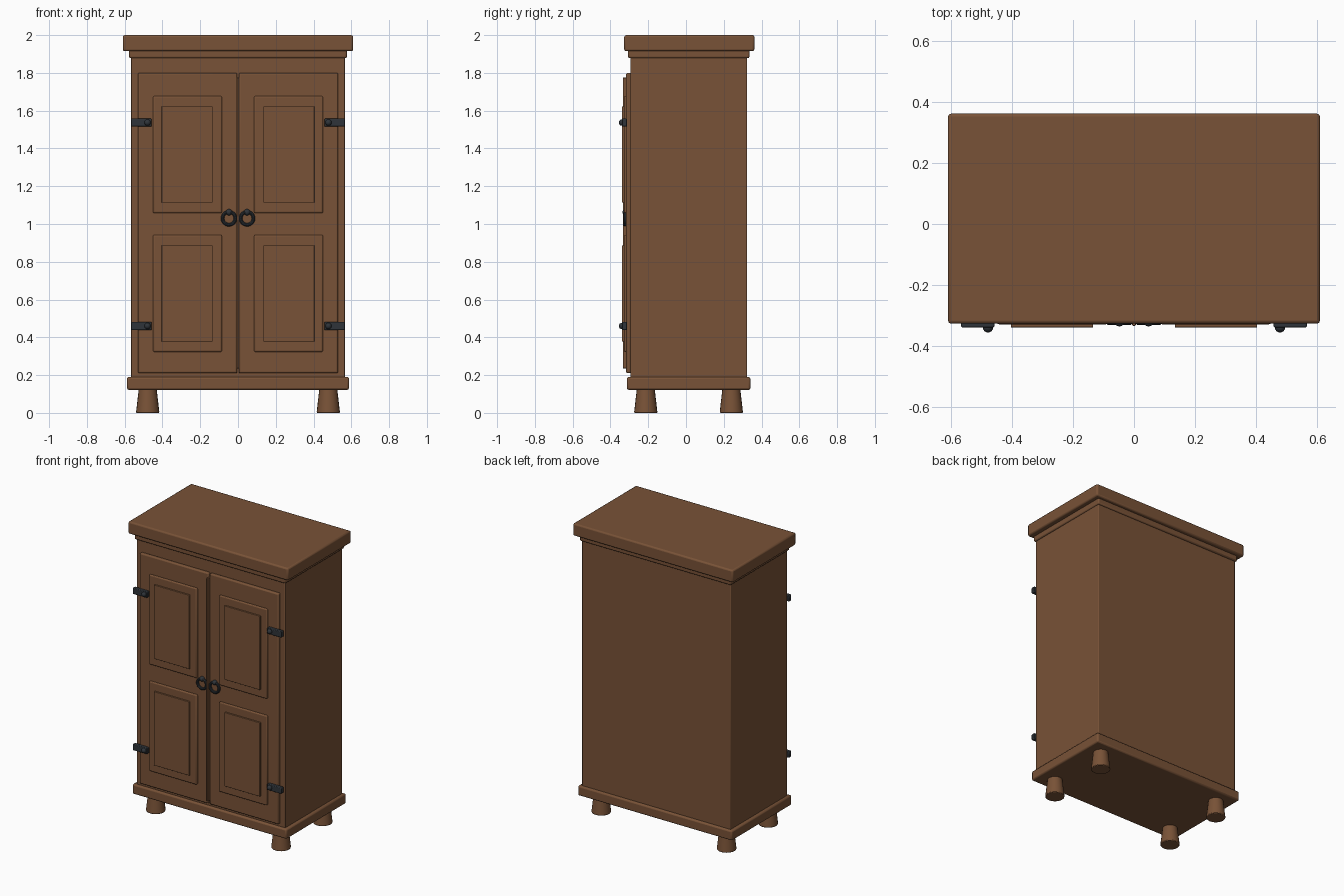
import bpy
import bmesh
from math import pi
from mathutils import Matrix

cube = bpy.data.objects.get("Cube")
if cube:
    bpy.data.objects.remove(cube, do_unlink=True)


def make_material(name, rgb):
    mat = bpy.data.materials.new(name)
    mat.use_nodes = True
    color = (*rgb, 1)
    mat.diffuse_color = color
    bsdf = next(n for n in mat.node_tree.nodes if n.type == 'BSDF_PRINCIPLED')
    bsdf.inputs["Base Color"].default_value = color
    return mat


wood = make_material("brown_wood", (0.19, 0.085, 0.038))
iron = make_material("dark_iron", (0.028, 0.034, 0.041))


def finish(obj, name, mat, bevel=0, segments=2):
    obj.name = obj.data.name = name
    obj.data.materials.append(mat)
    if bevel:
        mod = obj.modifiers.new("rounded_edges", 'BEVEL')
        mod.width = bevel
        mod.segments = segments
        mod.limit_method = 'ANGLE'
    bpy.ops.object.select_all(action='DESELECT')
    obj.select_set(True)
    bpy.context.view_layer.objects.active = obj
    bpy.ops.object.shade_smooth_by_angle(angle=pi / 6)
    return obj


def box(name, xs, ys, zs, mat=wood, bevel=0.0):
    """Box spanning the given (low, high) pair on each axis."""
    bm = bmesh.new()
    bmesh.ops.create_cube(bm, size=1)
    for v in bm.verts:
        for axis, (low, high) in enumerate((xs, ys, zs)):
            v.co[axis] = low if v.co[axis] < 0 else high
    mesh = bpy.data.meshes.new(name)
    bm.to_mesh(mesh)
    bm.free()
    obj = bpy.data.objects.new(name, mesh)
    bpy.context.collection.objects.link(obj)
    return finish(obj, name, mat, bevel)


def ball(name, center, radius):
    bpy.ops.mesh.primitive_uv_sphere_add(segments=16, ring_count=10, radius=radius,
                                         location=center)
    return finish(bpy.context.object, name, iron)


# Carcass, plinth and stepped cornice
box("carcass", (-0.567, 0.567), (-0.295, 0.324), (0.13, 1.9), bevel=0.004)
box("plinth", (-0.588, 0.588), (-0.313, 0.341), (0.122, 0.19), bevel=0.01)
box("cornice_moulding", (-0.576, 0.576), (-0.307, 0.336), (1.878, 1.93), bevel=0.008)
box("cornice_top", (-0.61, 0.61), (-0.327, 0.362), (1.915, 2.0), bevel=0.01)

# Tapered round feet
for x, side in ((-0.478, "right"), (0.478, "left")):
    for y, end in ((-0.213, "front"), (0.24, "back")):
        bpy.ops.mesh.primitive_cone_add(vertices=20, radius1=0.062, radius2=0.047,
                                        depth=0.13, location=(x, y, 0.065))
        finish(bpy.context.object, f"{end}_{side}_foot", wood, 0.005)

# Bead covering the seam between the doors
box("door_bead", (-0.006, 0.006), (-0.334, -0.29), (0.235, 1.775), bevel=0.003)

# Two mirrored doors with raised panels, hinges and ring pulls
for sign, side in ((-1, "right"), (1, "left")):
    def span(low, high):
        return tuple(sorted((sign * low, sign * high)))

    box(f"{side}_door", span(0.004, 0.53), (-0.317, -0.29), (0.21, 1.8), bevel=0.008)
    for bottom, level in ((0.323, "lower"), (1.058, "upper")):
        box(f"{side}_{level}_panel", span(0.085, 0.45), (-0.329, -0.31),
            (bottom, bottom + 0.619), bevel=0.007)
        box(f"{side}_{level}_panel_field", span(0.134, 0.404), (-0.339, -0.32),
            (bottom + 0.055, bottom + 0.564), bevel=0.002)

    for z, level in ((0.46, "lower"), (1.537, "upper")):
        box(f"{side}_{level}_hinge", span(0.458, 0.567), (-0.339, -0.312),
            (z - 0.021, z + 0.021), iron, 0.004)
        ball(f"{side}_{level}_hinge_stud", (sign * 0.479, -0.339, z), 0.017)

    bpy.ops.mesh.primitive_torus_add(major_radius=0.034, minor_radius=0.009,
                                     major_segments=28, minor_segments=10,
                                     location=(sign * 0.048, -0.323, 1.03),
                                     rotation=(pi / 2, 0, 0))
    finish(bpy.context.object, f"{side}_ring_pull", iron)
    ball(f"{side}_ring_pull_mount", (sign * 0.048, -0.319, 1.062), 0.017)
